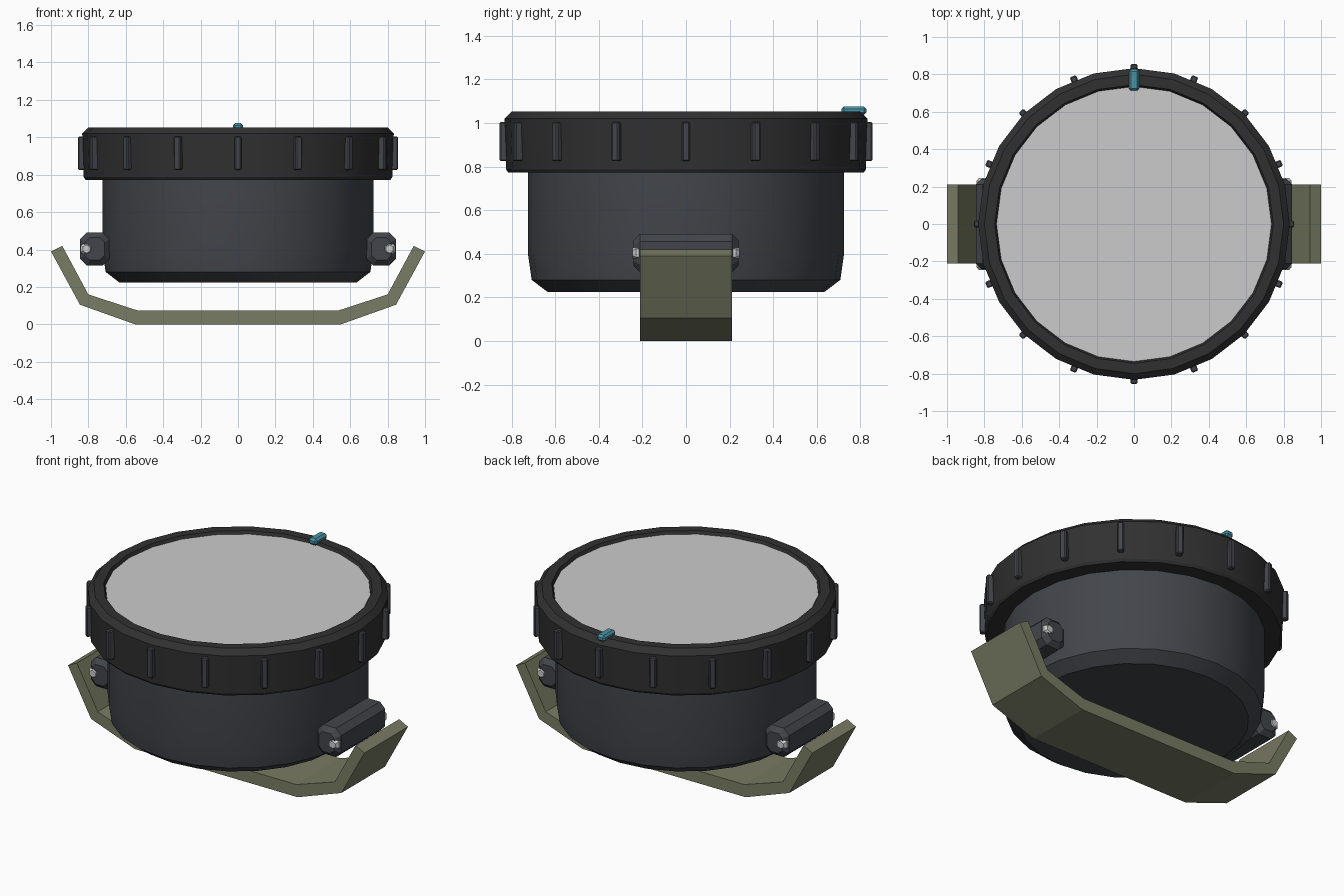
import bpy, bmesh, math
from mathutils import Matrix

if "Cube" in bpy.data.objects:
    bpy.data.objects.remove(bpy.data.objects["Cube"])

def material(name, rgb):
    m = bpy.data.materials.new(name)
    m.diffuse_color = (*rgb, 1)
    m.use_nodes = True
    m.node_tree.nodes["Principled BSDF"].inputs["Base Color"].default_value = m.diffuse_color
    return m

CASE = material("case_charcoal", (0.055, 0.06, 0.07))
BEZEL = material("bezel_black", (0.03, 0.03, 0.03))
STRAP = material("strap_olive", (0.19, 0.2, 0.125))
TEAL = material("marker_teal", (0.07, 0.3, 0.38))

def finish(name, bm, mat=None, smooth=None, bevel=0):
    bmesh.ops.recalc_face_normals(bm, faces=bm.faces)
    me = bpy.data.meshes.new(name)
    bm.to_mesh(me)
    bm.free()
    ob = bpy.data.objects.new(name, me)
    bpy.context.collection.objects.link(ob)
    if mat:
        me.materials.append(mat)
    if bevel:
        b = ob.modifiers.new("bevel", 'BEVEL')
        b.width, b.segments = bevel, 1
    if smooth:
        bpy.ops.object.select_all(action='DESELECT')
        ob.select_set(True)
        bpy.context.view_layer.objects.active = ob
        bpy.ops.object.shade_smooth_by_angle(angle=math.radians(smooth))
    return ob

def lathe(name, profile, mat, sides, closed=False, smooth=30):
    """Spin (radius, z) points around z; open profiles get end caps."""
    bm = bmesh.new()
    rings = []
    for r, z in profile:
        rings.append([bm.verts.new((r * math.sin(2 * math.pi * i / sides),
                                    r * math.cos(2 * math.pi * i / sides), z)) for i in range(sides)])
    pairs = list(zip(rings, rings[1:])) + ([(rings[-1], rings[0])] if closed else [])
    for a, b in pairs:
        for i in range(sides):
            j = (i + 1) % sides
            bm.faces.new((a[i], a[j], b[j], b[i]))
    if not closed:
        bm.faces.new(rings[0])
        bm.faces.new(rings[-1])
    return finish(name, bm, mat, smooth)

def sweep_y(name, sections, mat=None):
    """Join matching XZ outlines placed at successive y positions."""
    bm = bmesh.new()
    rings = [[bm.verts.new((x, y, z)) for x, z in pts] for y, pts in sections]
    n = len(rings[0])
    for a, b in zip(rings, rings[1:]):
        for i in range(n):
            bm.faces.new((a[i], a[(i + 1) % n], b[(i + 1) % n], b[i]))
    bm.faces.new(rings[0])
    bm.faces.new(rings[-1])
    return finish(name, bm, mat)

def box(name, size, matrix, mat, bevel=0):
    bm = bmesh.new()
    bmesh.ops.create_cube(bm, size=1, matrix=matrix @ Matrix.Diagonal((*size, 1)))
    return finish(name, bm, mat, bevel=bevel)

# Body, ring and glass
lathe("case_body", [(0.635, 0.225), (0.708, 0.28), (0.725, 0.40), (0.725, 0.80)], CASE, 24)
lathe("bezel_ring", [(0.70, 0.772), (0.815, 0.772), (0.825, 0.787), (0.833, 1.02),
                     (0.80, 1.053), (0.745, 1.053), (0.735, 1.03), (0.70, 1.03)],
      BEZEL, 24, closed=True)
lathe("glass", [(0.735, 0.99), (0.735, 1.036)], None, 24)

# Grip ridges around the bezel
for k in range(16):
    a = k * math.tau / 16
    m = Matrix.Rotation(a, 4, 'Z') @ Matrix.Translation((0.825, 0, 0.915))
    box(f"grip_ridge_{k + 1}", (0.06, 0.036, 0.18), m, CASE, 0.006)

# Index marker on the back edge of the bezel
box("index_marker", (0.055, 0.115, 0.04), Matrix.Translation((0, 0.77, 1.056)), TEAL, 0.012)

# Strap lugs with pin ends
def octagon(cx, cz, hx, hz, c):
    return [(cx + x, cz + z) for x, z in ((-hx, -hz + c), (-hx + c, -hz), (hx - c, -hz), (hx, -hz + c),
                                          (hx, hz - c), (hx - c, hz), (-hx + c, hz), (-hx, hz - c))]

def hexagon(cx, cz, r):
    return [(cx + r * math.sin(i * math.pi / 3), cz + r * math.cos(i * math.pi / 3)) for i in range(6)]

for side, s in (("left", -1), ("right", 1)):
    big = octagon(s * 0.766, 0.403, 0.079, 0.088, 0.035)
    small = octagon(s * 0.766, 0.403, 0.052, 0.06, 0.025)
    sweep_y(f"{side}_lug", [(-0.24, small), (-0.212, big), (0.212, big), (0.24, small)], CASE)
    pin, tip = hexagon(s * 0.81, 0.403, 0.037), hexagon(s * 0.81, 0.403, 0.022)
    sweep_y(f"{side}_pin", [(-0.246, tip), (-0.23, pin), (0.23, pin), (0.246, tip)])

# Curved strap plate under the case
outer = [(1.0, 0.39), (0.845, 0.105), (0.55, 0.0)]
inner = [(0.54, 0.075), (0.80, 0.16), (0.94, 0.42)]
outline = outer + [(-x, z) for x, z in outer[::-1]] + [(-x, z) for x, z in inner[::-1]] + inner
sweep_y("strap", [(-0.21, outline), (0.21, outline)], STRAP)
